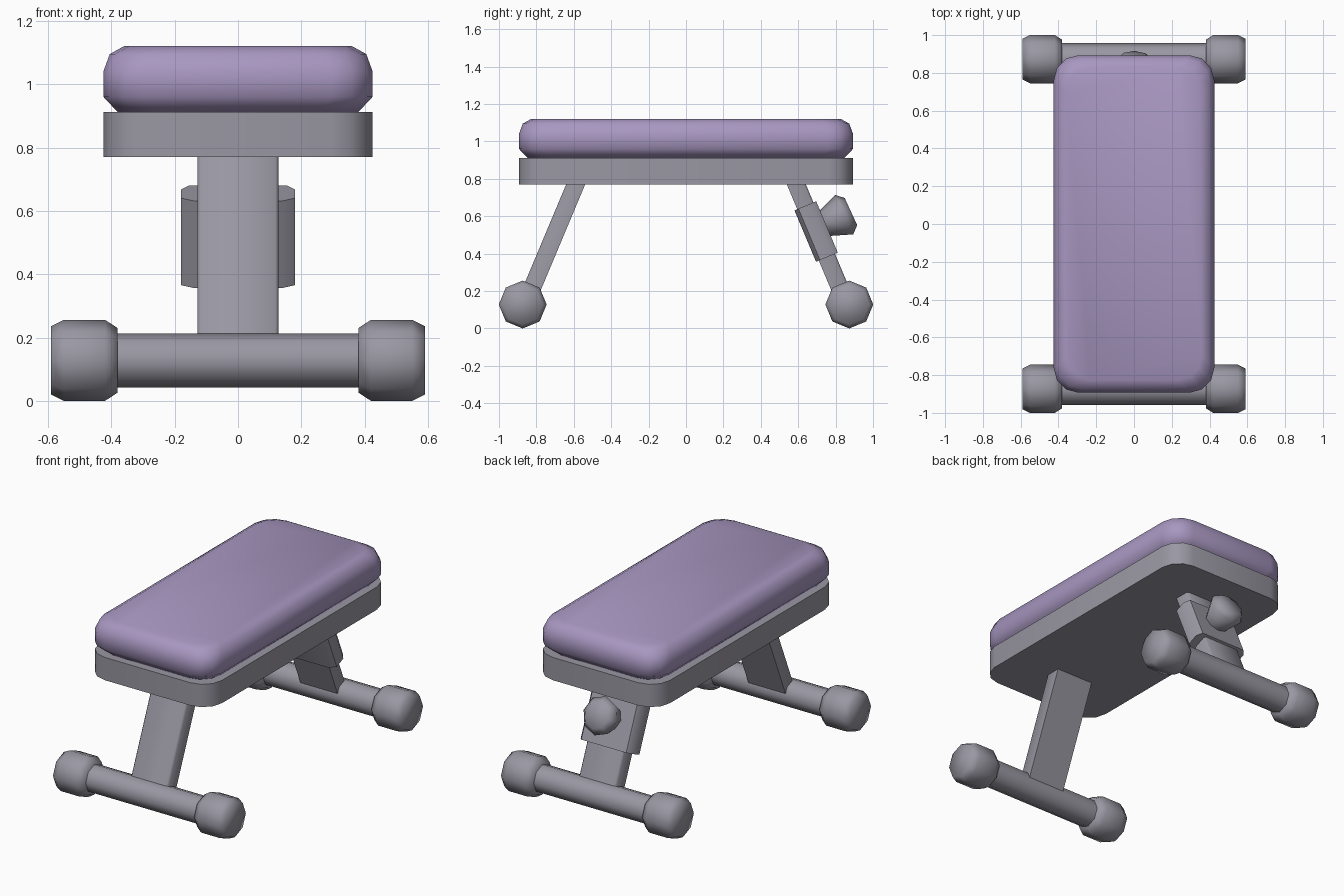
import bpy, bmesh
from math import sin, cos, pi, radians
from mathutils import Vector

cube = bpy.data.objects.get("Cube")
if cube:
    bpy.data.objects.remove(cube, do_unlink=True)


def material(name, rgb):
    m = bpy.data.materials.new(name)
    m.use_nodes = True
    m.diffuse_color = (*rgb, 1)
    m.node_tree.nodes["Principled BSDF"].inputs["Base Color"].default_value = (*rgb, 1)
    return m


GREY = material("warm grey metal", (0.32, 0.31, 0.36))
PURPLE = material("soft purple vinyl", (0.39, 0.31, 0.53))


def loft(name, rings, mat, angle=50):
    """Skin a closed solid through rings that share a point count."""
    bm = bmesh.new()
    loops = [[bm.verts.new(p) for p in ring] for ring in rings]
    n = len(loops[0])
    for a, b in zip(loops, loops[1:]):
        for i in range(n):
            j = (i + 1) % n
            bm.faces.new((a[i], a[j], b[j], b[i]))
    bm.faces.new(loops[0])
    bm.faces.new(loops[-1])
    bmesh.ops.recalc_face_normals(bm, faces=bm.faces)
    me = bpy.data.meshes.new(name)
    bm.to_mesh(me)
    bm.free()
    me.materials.append(mat)
    ob = bpy.data.objects.new(name, me)
    bpy.context.collection.objects.link(ob)
    bpy.ops.object.select_all(action='DESELECT')
    ob.select_set(True)
    bpy.context.view_layer.objects.active = ob
    bpy.ops.object.shade_smooth_by_angle(angle=radians(angle))
    return ob


def rounded_rect(inset, z, radius=0.13, steps=3):
    """Outline of the seat with rounded corners."""
    hx, hy = 0.425 - inset, 0.893 - inset
    pts = []
    for k, (sx, sy) in enumerate(((1, 1), (-1, 1), (-1, -1), (1, -1))):
        for i in range(steps + 1):
            a = (k + i / steps) * pi / 2
            pts.append((sx * (hx - radius) + radius * cos(a),
                        sy * (hy - radius) + radius * sin(a), z))
    return pts


def turned(name, origin, axis, profile, mat, angle, sides=8):
    """Solid of revolution lying in any direction; profile is (distance, radius)."""
    d = Vector(axis).normalized()
    u = d.orthogonal().normalized()
    v = d.cross(u)
    rings = [[Vector(origin) + d * s + (u * cos(2 * pi * i / sides) + v * sin(2 * pi * i / sides)) * r
              for i in range(sides)] for s, r in profile]
    return loft(name, rings, mat, angle)


# Seat board and cushion
loft("seat_board", [rounded_rect(0, z) for z in (0.77, 0.912)], GREY)
CUSHION = ((0.045, 0.912), (0.0, 0.96), (0.0, 1.04), (0.02, 1.095), (0.065, 1.12))
loft("seat_cushion", [rounded_rect(i, z) for i, z in CUSHION], PURPLE, 60)


def slanted_bar(name, side, start, end, outline):
    """Sweep an outline (across, outward) down the slope of a leg."""
    down = Vector((0, side * 0.387, -0.922))
    out = Vector((0, side * 0.922, 0.387))
    top = Vector((0, side * 0.59, 0.77))
    rings = [[top + down * s + out * t + Vector((x, 0, 0)) for x, t in outline]
             for s in (start, end)]
    return loft(name, rings, GREY)


def symmetric(half):
    return half + [(-x, t) for x, t in reversed(half)]


LEG = symmetric([(0.128, -0.047), (0.128, 0.037), (0.118, 0.047)])
COLLAR = symmetric([(0.14, -0.063), (0.18, -0.04), (0.18, 0.03), (0.155, 0.063)])
FOOT = ((0.38, 0.102), (0.42, 0.128), (0.55, 0.128), (0.59, 0.108))

# Legs, cross tubes and rubber feet
for label, side in (("front", -1), ("rear", 1)):
    slanted_bar(label + "_leg", side, -0.02, 0.66, LEG)
    hub = (0, side * 0.873, 0.128)
    turned(label + "_cross_tube", hub, (1, 0, 0), ((-0.4, 0.085), (0.4, 0.085)), GREY, 50)
    for hand, sx in (("left", 1), ("right", -1)):
        turned(f"{label}_{hand}_foot", hub, (sx, 0, 0), FOOT, GREY, 75)

# Height adjuster on the rear leg
slanted_bar("adjuster_collar", 1, 0.124, 0.422, COLLAR)
turned("adjuster_knob", (0, 0.882, 0.625), (0, 0.91, 0.42),
       ((-0.17, 0.065), (-0.147, 0.075), (-0.04, 0.116), (0, 0.08)), GREY, 60)
